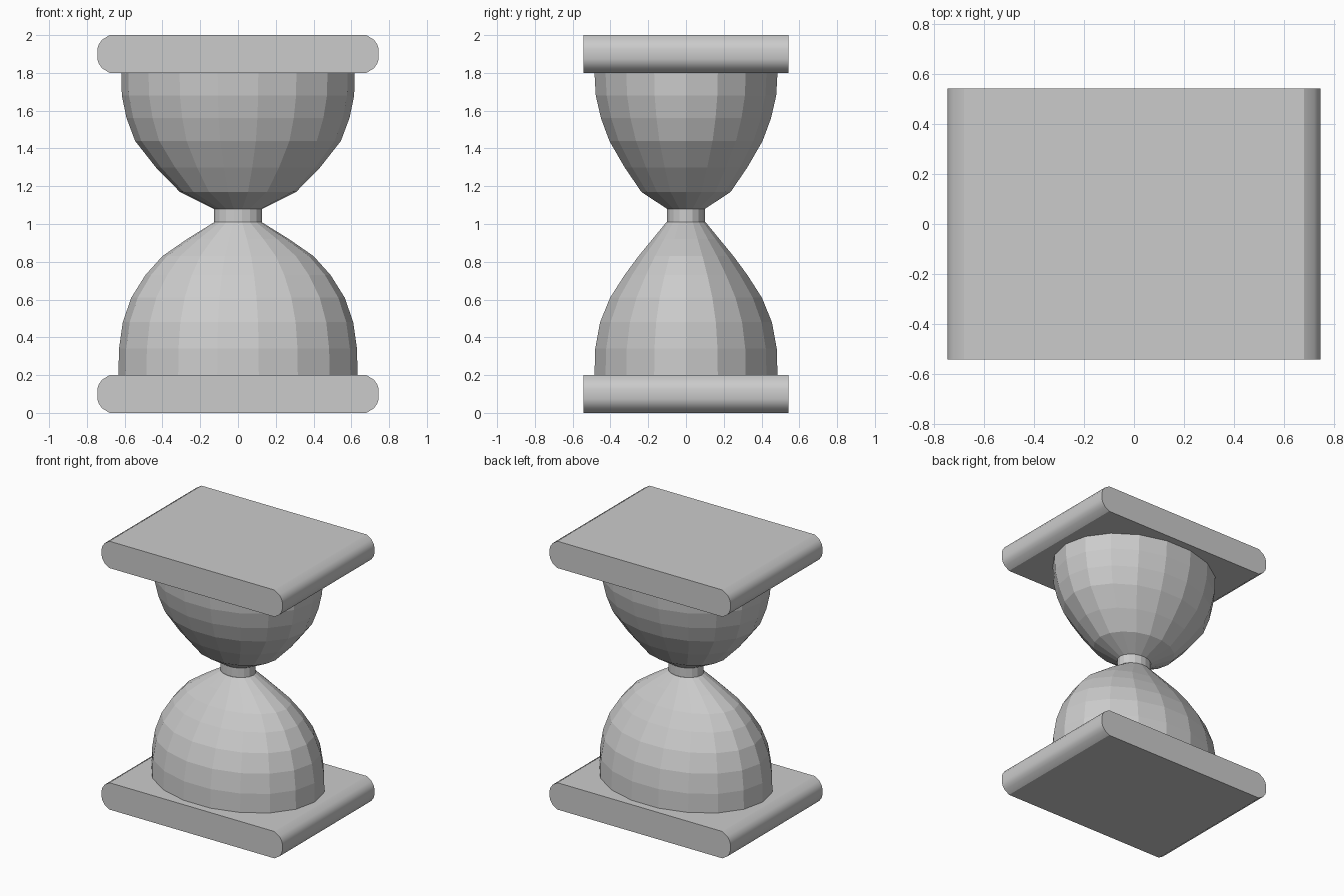
import bpy, bmesh, math

if "Cube" in bpy.data.objects:
    bpy.data.objects.remove(bpy.data.objects["Cube"])

SIDES = 18


def finish(name, bm):
    bmesh.ops.recalc_face_normals(bm, faces=bm.faces)
    mesh = bpy.data.meshes.new(name)
    bm.to_mesh(mesh)
    bm.free()
    obj = bpy.data.objects.new(name, mesh)
    bpy.context.collection.objects.link(obj)
    return obj


def loft(name, rings):
    """Elliptical rings (z, x radius, y radius) joined into a capped solid."""
    bm = bmesh.new()
    loops = []
    for z, rx, ry in rings:
        loops.append([bm.verts.new((rx * math.cos(2 * math.pi * i / SIDES),
                                    ry * math.sin(2 * math.pi * i / SIDES), z))
                      for i in range(SIDES)])
    for a, b in zip(loops, loops[1:]):
        for i in range(SIDES):
            j = (i + 1) % SIDES
            bm.faces.new((a[i], a[j], b[j], b[i]))
    bm.faces.new(loops[0])
    bm.faces.new(loops[-1])
    return finish(name, bm)


def slab(name, z0):
    """Board with bullnosed ends, profile in xz extruded along y."""
    quarter = [(0.68, 0.1), (0.72, 0.075), (0.738, 0.05), (0.745, 0.026)]
    right = quarter + [(x, -z) for x, z in reversed(quarter)]
    profile = right + [(-x, z) for x, z in reversed(right)]
    bm = bmesh.new()
    face = bm.faces.new([bm.verts.new((x, -0.542, z + z0 + 0.1)) for x, z in profile])
    new = bmesh.ops.extrude_face_region(bm, geom=[face])["geom"]
    bmesh.ops.translate(bm, vec=(0, 1.084, 0),
                        verts=[v for v in new if isinstance(v, bmesh.types.BMVert)])
    obj = finish(name, bm)
    bpy.ops.object.select_all(action='DESELECT')
    obj.select_set(True)
    bpy.context.view_layer.objects.active = obj
    bpy.ops.object.shade_smooth_by_angle(angle=math.radians(26))


# End boards
slab("bottom_board", 0.0)
slab("top_board", 1.8)

# Lower bulb
loft("lower_bulb", [(0.2, .633, .492), (.34, .63, .488), (.48, .61, .462),
                    (.61, .565, .408), (.73, .49, .33), (.83, .40, .255),
                    (.92, .27, .18), (1.01, .125, .105)])

# Neck
loft("neck", [(1.01, .127, .102), (1.08, .127, .102)])

# Upper bulb
loft("upper_bulb", [(1.08, .127, .102), (1.17, .308, .24), (1.30, .435, .33),
                    (1.44, .545, .412), (1.56, .59, .457), (1.68, .615, .485),
                    (1.8, .618, .492)])
